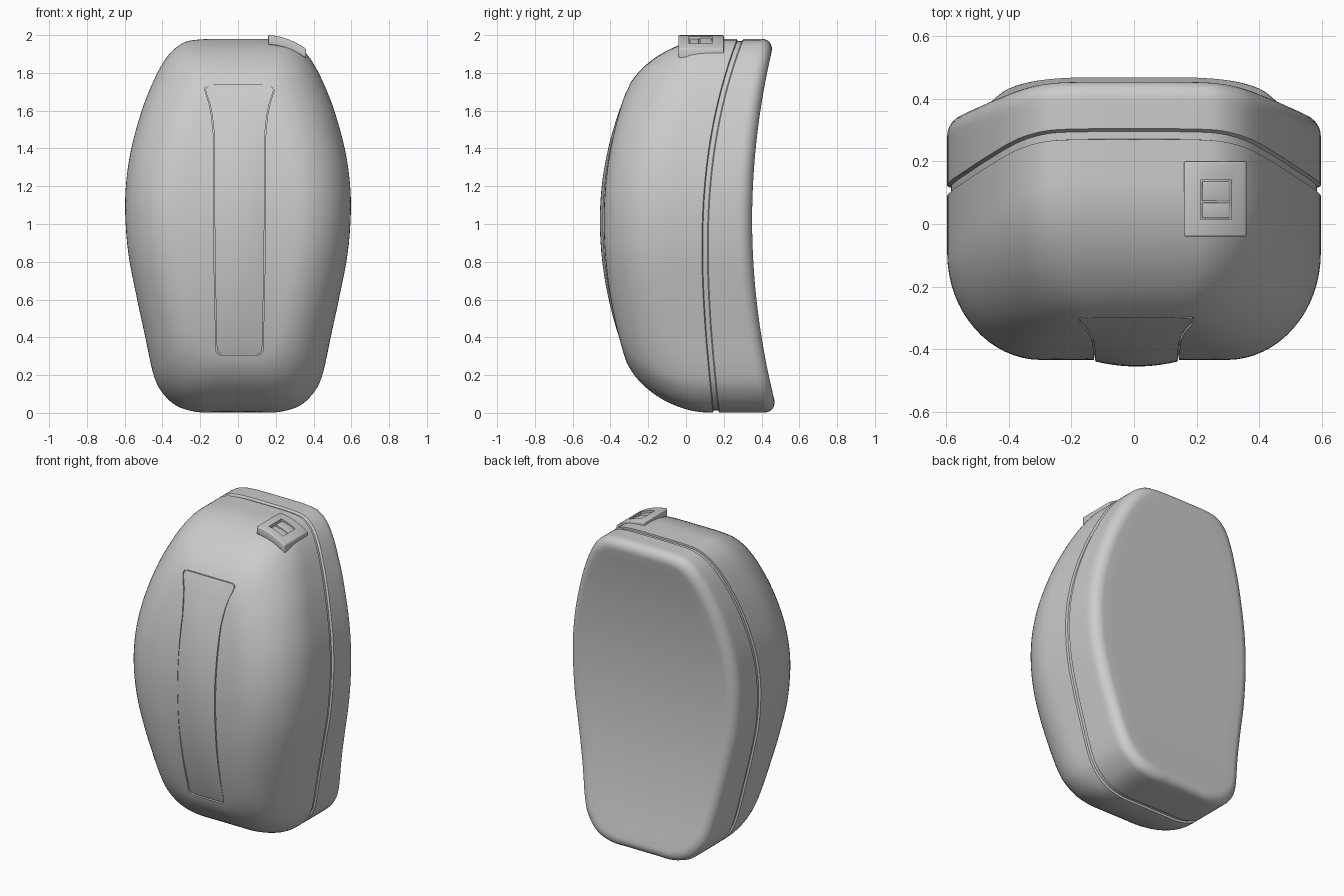
import bpy, bmesh, math
from mathutils import Vector

if "Cube" in bpy.data.objects:
    bpy.data.objects.remove(bpy.data.objects["Cube"])


def make(name, verts, faces, merge=0.0):
    bm = bmesh.new()
    vs = [bm.verts.new(v) for v in verts]
    for f in faces:
        bm.faces.new([vs[i] for i in f])
    if merge:
        bmesh.ops.remove_doubles(bm, verts=bm.verts, dist=merge)
    bmesh.ops.recalc_face_normals(bm, faces=bm.faces)
    me = bpy.data.meshes.new(name)
    bm.to_mesh(me)
    bm.free()
    ob = bpy.data.objects.new(name, me)
    bpy.context.collection.objects.link(ob)
    return ob


def activate(ob):
    bpy.ops.object.select_all(action='DESELECT')
    ob.select_set(True)
    bpy.context.view_layer.objects.active = ob


def cut(ob, cutter):
    m = ob.modifiers.new("cut", 'BOOLEAN')
    m.operation, m.solver, m.object = 'DIFFERENCE', 'EXACT', cutter
    activate(ob)
    bpy.ops.object.modifier_apply(modifier=m.name)
    bpy.data.objects.remove(cutter)


def smooth(ob, angle=35):
    activate(ob)
    bpy.ops.object.shade_smooth_by_angle(angle=math.radians(angle))


def spline(pts, steps):
    p = [Vector(q) for q in pts]
    p = [2 * p[0] - p[1]] + p + [2 * p[-1] - p[-2]]
    out = []
    for i in range(1, len(p) - 2):
        a, b, c, d = p[i - 1:i + 3]
        for k in range(steps):
            t = k / steps
            out.append(0.5 * (2 * b + (c - a) * t + (2 * a - 5 * b + 4 * c - d) * t * t
                              + (3 * b - a - 3 * c + d) * t ** 3))
    return out + [p[-2]]


def lerp_table(tab, z):
    for (z0, w0), (z1, w1) in zip(tab, tab[1:]):
        if z <= z1:
            return w0 + (w1 - w0) * (z - z0) / (z1 - z0)
    return tab[-1][1]


# depth profiles along the height: front face, back face, seam
def front(z):
    return -0.435 + (0.21 if z < 1.02 else 0.25) * (z - 1.02) ** 2


def back(z):
    return 0.35 + 0.13 * (z - 1.02) ** 2


def seam(z):
    pts = [(0, .16), (.7, .104), (1.3, .124), (1.98, .288)]
    return sum(y * math.prod((z - q) / (p - q) for q, _ in pts if q != p) for p, y in pts)


# shell: rings of the front outline, from the middle of the back to the middle of the front
half = spline([(0, 0.003), (.11, .003), (.22, .005), (.33, .04), (.41, .12), (.452, .22), (.495, .42),
               (.538, .62), (.58, .84), (.597, 1.05), (.592, 1.22), (.565, 1.4), (.51, 1.6),
               (.455, 1.74), (.405, 1.84), (.35, 1.915), (.28, 1.963), (.2, 1.977),
               (.1, 1.98), (0, 1.98)], 4)
outline = [tuple(p) for p in half] + [(-p.x, p.y) for p in half[-2:0:-1]]
RB, RD, RY, G = 0.07, 0.30, 0.34, 0.017
rings = [(.597 + (RB - .597) * i / 8, back) for i in range(8)]
for i in range(9):
    a = math.pi / 2 * i / 8
    rings.append((RB * (1 - math.sin(a)), lambda z, a=a: back(z) - RB * (1 - math.cos(a))))
for i in range(1, 4):
    rings.append((0, lambda z, t=i / 4: (back(z) - RB) * (1 - t) + (seam(z) + G) * t))
for d, o in ((0, G), (.012, G - .005), (.012, .005 - G), (0, -G)):
    rings.append((d, lambda z, o=o: seam(z) + o))
for i in range(1, 4):
    rings.append((0, lambda z, t=i / 4: (seam(z) - G) * (1 - t) + (front(z) + RY) * t))
for i in range(17):
    a = math.pi / 2 * i / 16
    rings.append((RD * (1 - math.cos(a)), lambda z, a=a: front(z) + RY * (1 - math.sin(a))))
rings += [(RD + (.597 - RD) * i / 8, front) for i in range(1, 9)]

verts, faces, n = [], [], len(outline)
for d, fy in rings:
    for x, z in outline:
        zz = 0.99 + (z - 0.99) * (1 - d / 0.99)
        verts.append((x * (1 - d / 0.597), fy(zz), zz))
for r in range(len(rings) - 1):
    for i in range(n):
        j = (i + 1) % n
        faces.append((r * n + i, r * n + j, r * n + n + j, r * n + n + i))
shell = make("shell", verts, faces, 1e-4)

# front strip, flared at the top, bulging in the middle and set into a recess
WIDTH = [(.31, .095), (.318, .112), (.335, .12), (.8, .13), (1.48, .134), (1.58, .145), (1.64, .158),
         (1.69, .175), (1.71, .18), (1.722, .177), (1.73, .165)]
ROWS = sorted({z for z, _ in WIDTH} | {.36 + .04 * i for i in range(34)})


def strip(name, grow, outer, inner):
    cols, vs, fs = 10, [], []
    for fy in (outer, inner):
        for z in ROWS:
            w = lerp_table(WIDTH, z) + grow
            zz = 1.02 + (z - 1.02) * (1 + grow / .71)
            for c in range(cols + 1):
                s = 2 * c / cols - 1
                vs.append((.008 + s * w, fy(zz, s), zz))
    m, k = len(ROWS), cols + 1
    for o in (0, m * k):
        for r in range(m - 1):
            for c in range(cols):
                i = o + r * k + c
                fs.append((i, i + 1, i + k + 1, i + k))
    rim = [c for c in range(k)] + [r * k + cols for r in range(1, m)]
    rim += [(m - 1) * k + c for c in range(cols - 1, -1, -1)] + [r * k for r in range(m - 2, 0, -1)]
    for a, b in zip(rim, rim[1:] + rim[:1]):
        fs.append((a, b, b + m * k, a + m * k))
    return make(name, vs, fs)


def bulge(z, s):
    u = min(1, max(0, (z - .31) / 1.42))
    return front(z) + .008 - .029 * math.sin(math.pi * u) ** .8 * (1 - .55 * s * s)


cut(shell, strip("recess_cutter", .005, lambda z, s: -0.8, lambda z, s: front(z) + .016))
smooth(shell)
smooth(strip("front_strip", 0, bulge, lambda z, s: front(z) + .05))


# clasp on the top right shoulder, curved with the shell
def slab(name, x0, x1, y0, y1, top, bottom, bevel=0.0):
    vs, fs, n = [], [], 12
    for i in range(n + 1):
        x = x0 + (x1 - x0) * i / n
        t = x - .16
        z = 2.0 - .04 * t - 1.6 * t * t
        vs += [(x, y0, z + bottom), (x, y1, z + bottom), (x, y1, z + top), (x, y0, z + top)]
    for i in range(n):
        for k in range(4):
            a, b = i * 4 + k, i * 4 + (k + 1) % 4
            fs.append((a, b, b + 4, a + 4))
    fs += [(0, 1, 2, 3), tuple(4 * n + k for k in range(4))]
    ob = make(name, vs, fs)
    if bevel:
        m = ob.modifiers.new("bevel", 'BEVEL')
        m.width, m.segments, m.limit_method = bevel, 3, 'ANGLE'
        activate(ob)
        bpy.ops.object.modifier_apply(modifier=m.name)
    return ob


plate = slab("clasp_plate", .16, .36, -.04, .20, 0, -.05, .006)
cut(plate, slab("window_cutter", .212, .312, .015, .14, .05, -.1))
smooth(plate)
smooth(slab("clasp_floor", .20, .32, 0, .15, -.018, -.05))
for i, (y0, y1) in enumerate(((.019, .068), (.073, .136))):
    smooth(slab("clasp_slider_%d" % (i + 1), .218, .306, y0, y1, -.008 if i else -.012, -.04, .003))
